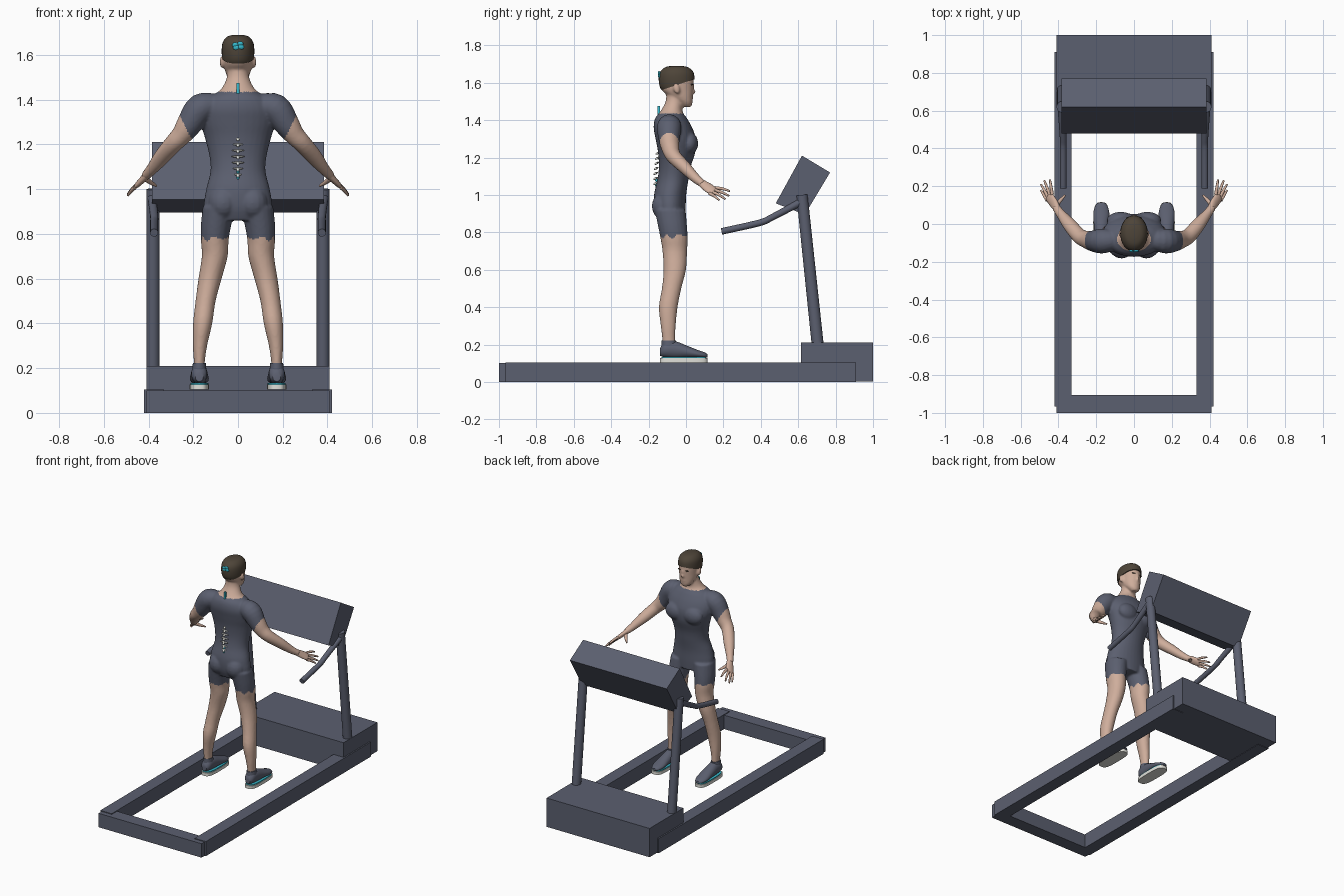
import bpy, bmesh, math
from mathutils import Vector, Matrix

cube = bpy.data.objects.get("Cube")
if cube:
    bpy.data.objects.remove(cube, do_unlink=True)

X, Y, Z = Vector((1, 0, 0)), Vector((0, 1, 0)), Vector((0, 0, 1))


def material(name, colour):
    mat = bpy.data.materials.new(name)
    mat.use_nodes = True
    mat.diffuse_color = (*colour, 1)
    mat.node_tree.nodes["Principled BSDF"].inputs["Base Color"].default_value = (*colour, 1)
    return mat


slate = material("slate", (0.105, 0.115, 0.16))
skin = material("skin", (0.62, 0.42, 0.33))
hair_brown = material("hair_brown", (0.075, 0.058, 0.04))
cyan = material("cyan", (0.04, 0.52, 0.65))
white = material("off_white", (0.75, 0.75, 0.7))


def finish(name, bm, *mats, smooth=True):
    """Turn a bmesh into a named, shaded object."""
    bmesh.ops.recalc_face_normals(bm, faces=bm.faces)
    mesh = bpy.data.meshes.new(name)
    bm.to_mesh(mesh)
    bm.free()
    obj = bpy.data.objects.new(name, mesh)
    bpy.context.collection.objects.link(obj)
    for mat in mats:
        mesh.materials.append(mat)
    if smooth:
        bpy.ops.object.select_all(action="DESELECT")
        obj.select_set(True)
        bpy.context.view_layer.objects.active = obj
        bpy.ops.object.shade_smooth_by_angle(angle=math.radians(40))
    return obj


def catmull(p0, p1, p2, p3, t):
    return [0.5 * (2 * b + (c - a) * t + (2 * a - 5 * b + 4 * c - d) * t * t
                   + (3 * b - a - 3 * c + d) * t ** 3)
            for a, b, c, d in zip(p0, p1, p2, p3)]


def loft(bm, rows, side=1, ref=X, axis=None, steps=4, sides=20, power=1.0):
    """Skin rings through rows of (x, y, z, width radius, depth radius)."""
    rows = [(r[0] * side, *r[1:]) for r in rows]
    last = len(rows) - 1
    path = [catmull(rows[max(i - 1, 0)], rows[i], rows[i + 1], rows[min(i + 2, last)], k / steps)
            for i in range(last) for k in range(steps)] + [rows[-1]]
    rings = []
    for i, row in enumerate(path):
        ahead, behind = path[min(i + 1, len(path) - 1)], path[max(i - 1, 0)]
        t = axis or (Vector(ahead[:3]) - Vector(behind[:3])).normalized()
        u = (ref - t * ref.dot(t)).normalized()
        v = t.cross(u)
        ring = []
        for k in range(sides):
            a = math.tau * k / sides
            c, s = math.cos(a), math.sin(a)
            c = math.copysign(abs(c) ** power, c)
            s = math.copysign(abs(s) ** power, s)
            ring.append(bm.verts.new(Vector(row[:3]) + u * c * row[3] + v * s * row[4]))
        rings.append(ring)
    for r, q in zip(rings, rings[1:]):
        for k in range(sides):
            j = (k + 1) % sides
            bm.faces.new((r[k], r[j], q[j], q[k]))
    bm.faces.new(rings[0][::-1])
    bm.faces.new(rings[-1])


def ball(bm, centre, size, tilt=0):
    m = Matrix.Translation(centre) @ Matrix.Rotation(tilt, 4, "X") @ Matrix.Diagonal((*size, 1))
    bmesh.ops.create_uvsphere(bm, u_segments=16, v_segments=10, radius=1, matrix=m)


def prism(name, outline, x0, x1, mat=slate):
    """Extrude a (y, z) outline from x0 to x1."""
    bm = bmesh.new()
    a, b = ([bm.verts.new((x, y, z)) for y, z in outline] for x in (x0, x1))
    bm.faces.new(a)
    bm.faces.new(b)
    for i in range(len(a)):
        j = (i + 1) % len(a)
        bm.faces.new((a[i], a[j], b[j], b[i]))
    return finish(name, bm, mat, smooth=False)


def block(name, x0, x1, y0, y1, z0, z1, mat=slate):
    return prism(name, [(y0, z0), (y1, z0), (y1, z1), (y0, z1)], x0, x1, mat)


# Treadmill base, housing and console
block("rear_crossbar", -.41, .41, -1, -.905, 0, .1)
block("motor_housing", -.41, .41, .615, 1, .003, .21)
prism("console", [(.62, 1.21), (.77, 1.12), (.635, .895), (.48, .955)], -.385, .385)
for label, s in (("left", 1), ("right", -1)):
    block(label + "_rail", .33 * s, .42 * s, -.965, .91, 0, .105)
    bm = bmesh.new()
    loft(bm, [(.38, .705, .19, .03, .032), (.38, .62, 1, .03, .03)], s, steps=1)
    finish(label + "_post", bm, slate)
    bm = bmesh.new()
    loft(bm, [(.375, .19, .805, .018, .018), (.375, .39, .85, .018, .018),
              (.375, .46, .88, .018, .018), (.385, .62, .965, .02, .02)], s, sides=14)
    finish(label + "_handle", bm, slate)

# Body volumes, fused into one smooth skin
bm = bmesh.new()
torso = [(.86, -.075, .12, .07), (.92, -.085, .152, .083), (1, -.085, .142, .086),
         (1.08, -.07, .123, .083), (1.15, -.06, .128, .085), (1.23, -.05, .148, .1),
         (1.3, -.055, .168, .108), (1.36, -.07, .165, .103), (1.41, -.08, .13, .085),
         (1.445, -.078, .078, .06), (1.5, -.062, .05, .047), (1.56, -.055, .047, .05)]
loft(bm, [(0, y, z, a, b) for z, y, a, b in torso], axis=Z, sides=32)
head = [(1.47, .002, .022, .025), (1.49, -.004, .041, .038), (1.52, -.024, .055, .06),
        (1.56, -.045, .063, .084), (1.61, -.05, .067, .09), (1.65, -.05, .062, .083),
        (1.675, -.05, .042, .056), (1.683, -.05, .015, .02)]
loft(bm, [(0, y, z, a, b) for z, y, a, b in head], axis=Z, sides=32)
ball(bm, (0, .036, 1.552), (.011, .017, .012))
ball(bm, (0, .034, 1.57), (.008, .012, .024), -.3)
ball(bm, (0, .026, 1.518), (.022, .013, .009))
leg = [(.92, .085, -.085, .073, .083), (.84, .098, -.073, .068, .078),
       (.77, .104, -.064, .062, .073), (.7, .104, -.06, .058, .066),
       (.6, .125, -.06, .052, .06), (.5, .145, -.077, .045, .052),
       (.4, .158, -.095, .043, .05), (.3, .17, -.095, .032, .04),
       (.22, .173, -.092, .024, .034), (.16, .173, -.09, .025, .035)]
arm = [(.09, -.085, 1.375, .05, .05), (.165, -.09, 1.363, .066, .066),
       (.215, -.09, 1.295, .058, .056), (.25, -.082, 1.245, .047, .047),
       (.288, -.065, 1.205, .041, .04), (.34, -.005, 1.145, .037, .034),
       (.385, .05, 1.09, .026, .026), (.415, .09, 1.058, .021, .02)]
for s in (1, -1):
    loft(bm, [(x, y, z, a, b) for z, x, y, a, b in leg], s, axis=Z)
    loft(bm, arm, s)
    ball(bm, (.066 * s, -.117, .94), (.068, .066, .075))
    ball(bm, (.07 * s, .02, 1.275), (.075, .045, .06))
    ball(bm, (.071 * s, -.05, 1.568), (.011, .017, .028), .2)
body = finish("body", bm, skin, slate, smooth=False)
remesh = body.modifiers.new("fuse", "REMESH")
remesh.mode = "VOXEL"
remesh.voxel_size = .007
soften = body.modifiers.new("soften", "SMOOTH")
soften.iterations = 4
fused = bpy.data.meshes.new_from_object(body.evaluated_get(bpy.context.evaluated_depsgraph_get()))
body.modifiers.clear()
body.data = fused
fused.materials.clear()
for mat in (skin, slate):
    fused.materials.append(mat)

# Suit covers the body between thigh hem, sleeve hems and neckline
for face in fused.polygons:
    x, y, z = face.center
    x = abs(x)
    hem = .778 + .01 * math.sin(70 * x + 90 * y)
    sleeve_end = x > .175 and 2 * x - z > -.81
    face.material_index = int(hem < z < 1.435 and not sleeve_end)
    face.use_smooth = True

# Cropped hair cap and brows
bm = bmesh.new()
loft(bm, [(0, y, z + .007, a + .006, b + .006) for z, y, a, b in head[2:]], axis=Z, sides=32)
bmesh.ops.bisect_plane(bm, geom=bm.verts[:] + bm.edges[:] + bm.faces[:], clear_inner=True,
                       plane_co=(0, .04, 1.617), plane_no=(0, -.33, 1))
bmesh.ops.holes_fill(bm, edges=[e for e in bm.edges if e.is_boundary])
finish("hair", bm, hair_brown)
for label, s in (("left", 1), ("right", -1)):
    bm = bmesh.new()
    ball(bm, (.027 * s, .031, 1.59), (.016, .006, .004))
    finish(label + "_brow", bm, hair_brown)

# Hands, shoes and soles
knuckle_index, knuckle_little = Vector((.433, .155, 1.038)), Vector((.46, .125, 1.008))
tips = [(.445, .235, 1.02), (.475, .23, .995), (.492, .21, .978), (.492, .178, .972)]
shoe = [(-.138, .16, .018, .02), (-.115, .172, .034, .04), (-.06, .172, .037, .046),
        (0, .162, .04, .034), (.06, .15, .042, .022), (.1, .143, .03, .015), (.115, .14, .012, .008)]
for label, s in (("left", 1), ("right", -1)):
    bm = bmesh.new()
    across = knuckle_little - knuckle_index
    across.x *= s
    loft(bm, [(.405, .078, 1.067, .02, .018), (.425, .11, 1.045, .028, .015),
              (.447, .14, 1.023, .028, .012), (.453, .15, 1.016, .02, .007)], s, ref=across)
    for i, tip in enumerate(tips):
        root = knuckle_index.lerp(knuckle_little, i / 3)
        tip = Vector(tip)
        mid = root.lerp(tip, .5) + Z * .004
        loft(bm, [(*root, .009, .009), (*mid, .008, .008), (*tip, .005, .005)], s, sides=10)
    loft(bm, [(.415, .095, 1.05, .014, .014), (.39, .125, 1.03, .01, .01),
              (.365, .152, 1.015, .005, .005)], s, sides=10)
    finish(label + "_hand", bm, skin)

    bm = bmesh.new()
    loft(bm, [(.173, y, z, a, b) for y, z, a, b in shoe], s, axis=Y)
    loft(bm, [(.173, -.09, .17, .034, .042), (.173, -.092, .222, .029, .038)], s, axis=Z, steps=1)
    finish(label + "_shoe", bm, slate)
    for part, low, high, width, mat in (("sole", .105, .127, .043, white),
                                        ("sole_trim", .127, .134, .04, cyan)):
        bm = bmesh.new()
        loft(bm, [(.173, -.012, z, width, width * 2.97) for z in (low, high)], s, axis=Z,
             steps=1, sides=32, power=.6)
        finish(f"{label}_{part}", bm, mat)

# Sensor patches on head and neck
bm = bmesh.new()
for x, z in ((-.012, 1.645), (.01, 1.65), (.013, 1.635), (-.008, 1.632)):
    ball(bm, (x, -.142, z), (.014, .007, .012), .3)
finish("head_sensor", bm, cyan)
block("neck_sensor", -.006, .006, -.152, -.138, 1.4, 1.475, cyan)

# Exposed vertebrae down the lower back
bones, discs = bmesh.new(), bmesh.new()
for i in range(7):
    z = 1.065 + .027 * i
    back = -.156 + .003 * max(i - 2, 0)
    ball(bones, (0, back, z), (.012 + .018 * math.sin(math.pi * (i + .6) / 7), .007, .0045))
    ball(bones, (0, back - .007, z - .004), (.007, .013, .006), .5)
    if i < 2:
        ball(discs, (0, back - .002, z - .014), (.006, .007, .009))
finish("vertebrae", bones, white)
finish("spine_sensor", discs, cyan)
